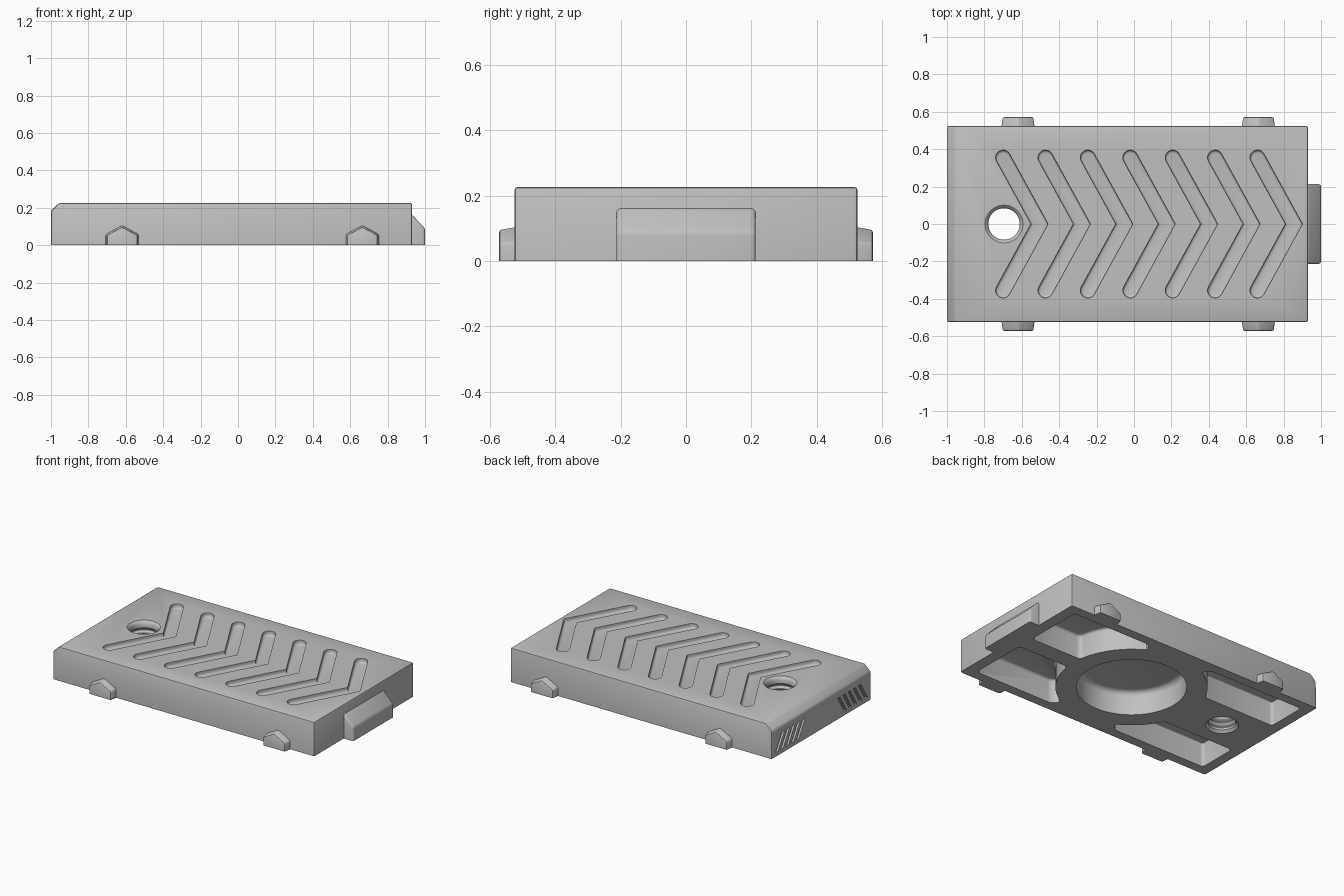
import bpy, bmesh, math
from mathutils import Vector

cube = bpy.data.objects.get("Cube")
if cube:
    bpy.data.objects.remove(cube, do_unlink=True)

grey = bpy.data.materials.new("plain grey")
grey.use_nodes = True
colour = (0.53, 0.53, 0.53, 1)
grey.diffuse_color = colour
grey.node_tree.nodes["Principled BSDF"].inputs["Base Color"].default_value = colour

TOP = 0.227          # plate height
HALF = 0.525         # plate half width
FLOOR = 0.16         # ceiling of the underside pockets
CENTRE = 0.02        # x of the round pocket


def flat(u, v, w):   # outline in plan, extruded along z
    return (u, v, w)


def side(u, v, w):   # outline in x and z, extruded along y
    return (u, w, v)


def end(u, v, w):    # outline in y and z, extruded along x
    return (w, u, v)


def prism(pts, place, lo, hi, taper=1.0):
    """Extrude an outline; taper shrinks the far end about its base centre."""
    bm = bmesh.new()
    mid = sum(p[0] for p in pts) / len(pts)
    a = [bm.verts.new(place(u, v, lo)) for u, v in pts]
    b = [bm.verts.new(place(mid + (u - mid) * taper, v * taper, hi)) for u, v in pts]
    bm.faces.new(a)
    bm.faces.new(b)
    n = len(pts)
    for i in range(n):
        j = (i + 1) % n
        bm.faces.new((a[i], a[j], b[j], b[i]))
    bmesh.ops.recalc_face_normals(bm, faces=bm.faces)
    return bm


def soften(bm, rule, size, segments=3):
    edges = [e for e in bm.edges if rule(e)]
    bmesh.ops.bevel(bm, geom=edges, offset=size, segments=segments,
                    profile=0.5, affect='EDGES', clamp_overlap=True)


def at_height(z):
    return lambda e: all(abs(v.co.z - z) < 1e-4 for v in e.verts)


def upright_corner(e):
    d = e.verts[0].co - e.verts[1].co
    return abs(d.z) > 0.05 and e.calc_face_angle(0) > 0.4


def finish(bm, name):
    mesh = bpy.data.meshes.new(name)
    bmesh.ops.recalc_face_normals(bm, faces=bm.faces)
    bm.to_mesh(mesh)
    bm.free()
    mesh.materials.append(grey)
    ob = bpy.data.objects.new(name, mesh)
    bpy.context.collection.objects.link(ob)
    return ob


def smooth(ob):
    bpy.ops.object.select_all(action='DESELECT')
    ob.select_set(True)
    bpy.context.view_layer.objects.active = ob
    bpy.ops.object.shade_smooth_by_angle(angle=math.radians(32))


def arc(cx, cy, r, a0, a1, n):
    return [(cx + r * math.cos(a0 + (a1 - a0) * i / n),
             cy + r * math.sin(a0 + (a1 - a0) * i / n)) for i in range(n + 1)]


# Plate with a sloped end
bm = prism([(-1, 0), (0.93, 0), (0.93, TOP), (-0.955, TOP), (-1, 0.185)],
           side, -HALF, HALF)
soften(bm, lambda e: not at_height(0)(e), 0.01, 2)
plate = finish(bm, "plate")

cutters = []

# Chevron grooves: mirrored slots with rounded ends
w, run, rise = 0.04, 0.195, 0.355
tilt = math.atan2(run, rise)
for i in range(7):
    x = -0.70 + i * 0.2267
    tip, wide = x + run, w / math.cos(tilt)
    cap = arc(x, rise, w, tilt, tilt + math.pi, 10)
    pts = [(tip + wide, 0)] + cap + [(tip - wide, 0)]
    pts += [(u, -v) for u, v in reversed(cap)]
    bm = prism(pts, flat, TOP - 0.03, TOP + 0.05)
    soften(bm, at_height(TOP - 0.03), 0.015)
    cutters.append(finish(bm, "groove_cutter"))

# Round pocket underneath
bm = prism(arc(CENTRE, 0, 0.334, 0, 2 * math.pi, 64)[:-1], flat, -0.05, FLOOR)
soften(bm, at_height(FLOOR), 0.035, 4)
cutters.append(finish(bm, "round_pocket_cutter"))

# Four corner pockets, curved around the round one
RING = 0.46
for sx, reach, y0 in ((1, 0.855, 0.06), (-1, 0.93, 0.19)):
    for sy in (1, -1):
        curve = arc(0, 0, RING, math.asin(y0 / RING), math.asin(0.41 / RING), 16)
        pts = [(CENTRE + sx * u, sy * v) for u, v in curve]
        pts += [(CENTRE + sx * 0.25, sy * 0.46), (sx * reach, sy * 0.46),
                (sx * reach, sy * y0)]
        bm = prism(pts, flat, -0.05, FLOOR)
        soften(bm, upright_corner, 0.025)
        soften(bm, at_height(FLOOR), 0.02)
        cutters.append(finish(bm, "corner_pocket_cutter"))

# Threaded through hole with flared mouths
profile = [(0.1, -0.05), (0.1, 0), (0.084, 0.016)]
for i in range(4):
    z = 0.03 + i * 0.04
    profile += [(0.084, z), (0.096, z + 0.014), (0.096, z + 0.02), (0.084, z + 0.034)]
profile += [(0.084, 0.205), (0.09, 0.219), (0.101, TOP), (0.101, 0.28)]
bm = bmesh.new()
rings = [[bm.verts.new((u, v, z)) for u, v in arc(-0.695, 0, r, 0, 2 * math.pi, 48)[:-1]]
         for r, z in profile]
for a, b in zip(rings, rings[1:]):
    for i in range(48):
        bm.faces.new((a[i - 1], a[i], b[i], b[i - 1]))
bm.faces.new(rings[0])
bm.faces.new(rings[-1])
cutters.append(finish(bm, "hole_cutter"))

# Slanted vents on the sloped end
for s in (1, -1):
    for i in range(5):
        y = 0.17 + i * 0.055
        pts = [(s * u, z) for u, z in ((y, 0.14), (y + 0.025, 0.14),
                                       (y + 0.095, 0.025), (y + 0.07, 0.025))]
        cutters.append(finish(prism(pts, end, -1.05, -0.98), "vent_cutter"))

# Cut everything out of the plate
for c in cutters:
    c.hide_render = True
    m = plate.modifiers.new("cut", 'BOOLEAN')
    m.operation, m.solver, m.object = 'DIFFERENCE', 'EXACT', c
bpy.context.view_layer.update()
deps = bpy.context.evaluated_depsgraph_get()
cut_mesh = bpy.data.meshes.new_from_object(plate.evaluated_get(deps))
plate.modifiers.clear()
plate.data = cut_mesh
for c in cutters:
    bpy.data.objects.remove(c, do_unlink=True)
smooth(plate)

# End tab with a sloped top
bm = prism([(0.91, 0), (1, 0), (1, 0.09), (0.93, 0.163), (0.91, 0.163)],
           side, -0.213, 0.213)
soften(bm, lambda e: not at_height(0)(e)
       and max(v.co.x for v in e.verts) > 0.92, 0.012)
smooth(finish(bm, "end_tab"))

# Pointed side lugs
for name, x in (("rear", -0.62), ("fore", 0.665)):
    for s, where in ((1, "left"), (-1, "right")):
        pts = [(x - 0.09, 0), (x + 0.09, 0), (x + 0.09, 0.06),
               (x, 0.108), (x - 0.09, 0.06)]
        bm = prism(pts, side, s * 0.51, s * 0.572, 0.9)
        soften(bm, lambda e: not at_height(0)(e)
               and max(abs(v.co.y) for v in e.verts) > 0.55, 0.008, 2)
        smooth(finish(bm, name + "_lug_" + where))
